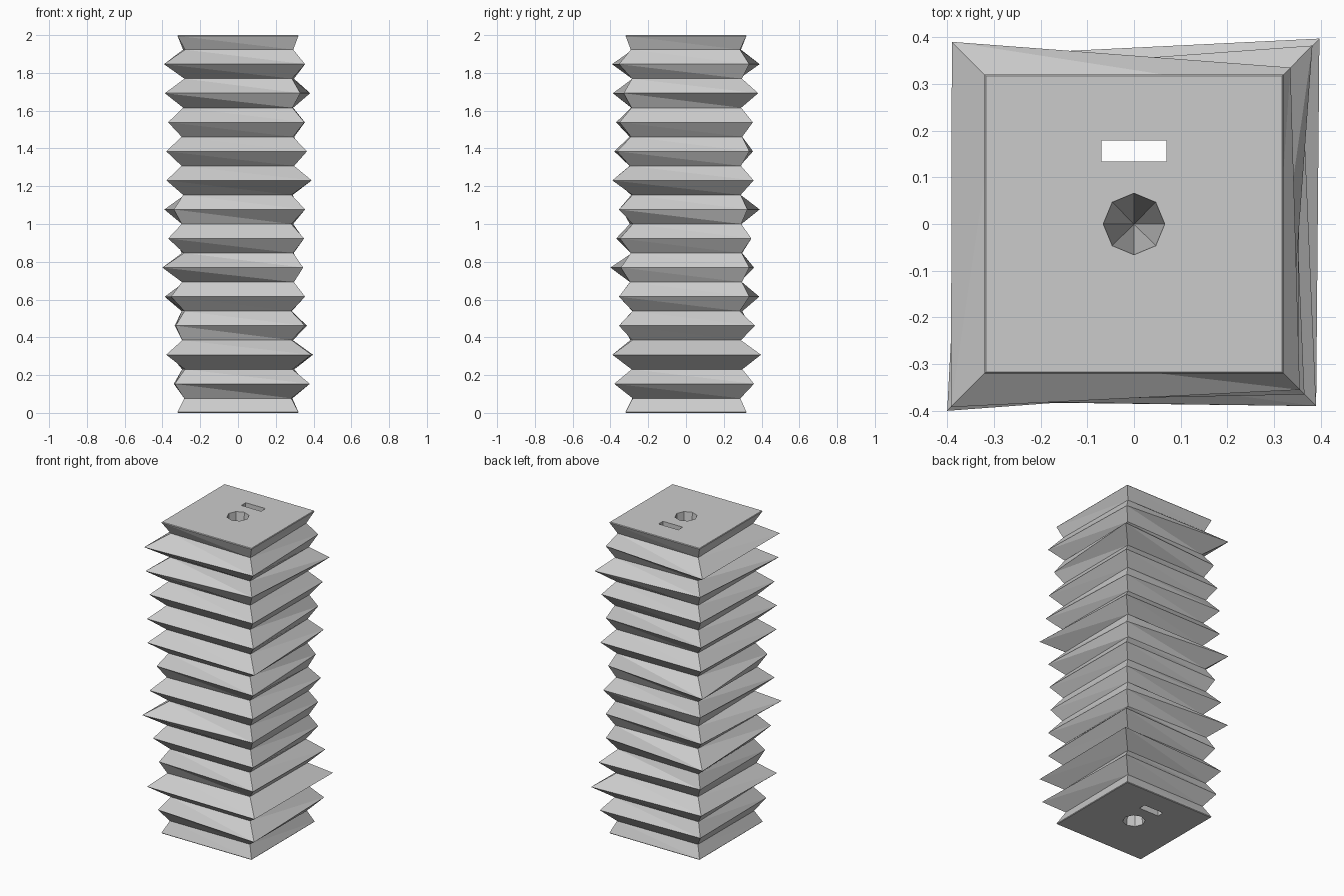
import bpy, bmesh, math, random
from mathutils import Matrix

cube = bpy.data.objects.get("Cube")
if cube:
    bpy.data.objects.remove(cube, do_unlink=True)

random.seed(4)
STEP = 2 / 26            # height of one half fold
CORNERS = [(-1, -1), (1, -1), (1, 1), (-1, 1)]

grey = bpy.data.materials.new("plain_grey")
grey.use_nodes = True
grey.diffuse_color = (0.6, 0.6, 0.6, 1)
grey.node_tree.nodes["Principled BSDF"].inputs["Base Color"].default_value = (0.6, 0.6, 0.6, 1)


def add_object(name, bm):
    bmesh.ops.recalc_face_normals(bm, faces=bm.faces[:])
    mesh = bpy.data.meshes.new(name)
    bm.to_mesh(mesh)
    bm.free()
    mesh.materials.append(grey)
    obj = bpy.data.objects.new(name, mesh)
    bpy.context.collection.objects.link(obj)
    return obj


# Outer fold reach of each corner, from bottom to top
folds = [
    (.335, .38, .36, .34), (.38, .39, .397, .36), (.33, .355, .365, .335),
    (.355, .355, .335, .388), (.40, .345, .335, .36), (.37, .35, .346, .335),
    (.34, .355, .325, .39), (.379, .39, .358, .355), (.38, .365, .335, .355),
    (.37, .352, .354, .345), (.387, .33, .382, .33), (.392, .355, .335, .39),
]

# Stack of rings: flat ends with a tiny chamfer, narrow waists between folds
rings = [(0, [.317] * 4), (.004, [.32] * 4)]
for i in range(1, 26):
    reach = folds[i // 2 - 1] if i % 2 == 0 else [random.uniform(.28, .30) for _ in CORNERS]
    rings.append((i * STEP, reach))
rings += [(1.996, [.32] * 4), (2, [.317] * 4)]

# Bellows body
bm = bmesh.new()
loops = [[bm.verts.new((x * r, y * r, z)) for (x, y), r in zip(CORNERS, reach)]
         for z, reach in rings]
for low, high in zip(loops, loops[1:]):
    for k in range(4):
        n = (k + 1) % 4
        bm.faces.new((low[k], low[n], high[k]))
        bm.faces.new((low[n], high[n], high[k]))
bm.faces.new(loops[0])
bm.faces.new(loops[-1])
bellows = add_object("bellows", bm)


# Cutters: a slot through the whole height and a pointed pit in each end
cutters = []
bm = bmesh.new()
bmesh.ops.create_cube(bm, size=1, matrix=Matrix.Translation((0, .156, 1)) @ Matrix.Diagonal((.14, .045, 2.4, 1)))
cutters.append(add_object("slot_cutter", bm))
for name, z, turn in (("lower_pit_cutter", .29, 0), ("upper_pit_cutter", 1.71, math.pi)):
    bm = bmesh.new()
    place = Matrix.Translation((0, 0, z)) @ Matrix.Rotation(turn, 4, 'X')
    bmesh.ops.create_cone(bm, cap_ends=True, segments=8, radius1=.067, radius2=0, depth=.6, matrix=place)
    bmesh.ops.remove_doubles(bm, verts=bm.verts[:], dist=1e-5)
    cutters.append(add_object(name, bm))

bpy.context.view_layer.objects.active = bellows
for cutter in cutters:
    cutter.hide_render = True
    mod = bellows.modifiers.new(cutter.name, 'BOOLEAN')
    mod.operation = 'DIFFERENCE'
    mod.solver = 'EXACT'
    mod.object = cutter
    bpy.ops.object.modifier_apply(modifier=mod.name)
    bpy.data.objects.remove(cutter, do_unlink=True)
